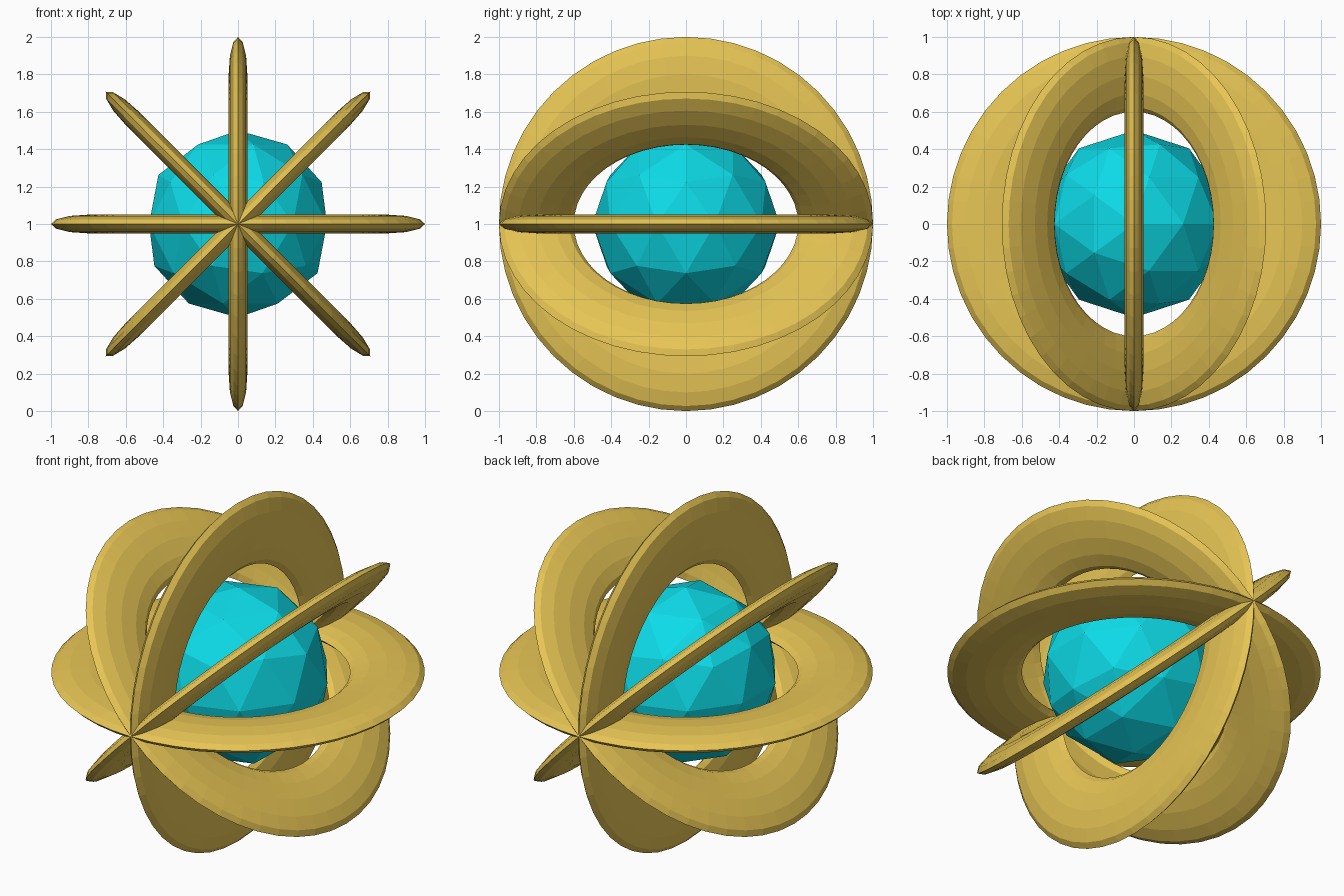
import bpy
import math

if "Cube" in bpy.data.objects:
    bpy.data.objects.remove(bpy.data.objects["Cube"])


def material(name, rgb):
    m = bpy.data.materials.new(name)
    m.diffuse_color = (*rgb, 1.0)
    m.use_nodes = True
    m.node_tree.nodes["Principled BSDF"].inputs["Base Color"].default_value = m.diffuse_color
    return m


gold = material("gold", (0.80, 0.56, 0.09))
cyan = material("cyan", (0.004, 0.76, 0.86))
CENTRE = (0, 0, 1)

# Faceted core
bpy.ops.mesh.primitive_ico_sphere_add(subdivisions=2, radius=0.5, location=CENTRE)
core = bpy.context.object
core.name = "core_sphere"
core.data.materials.append(cyan)

# Four flattened rings, all crossing at the front and back poles
for i in range(4):
    bpy.ops.mesh.primitive_torus_add(
        major_radius=0.8, minor_radius=0.2, major_segments=48, minor_segments=12,
        location=CENTRE, rotation=(0, math.radians(45 * i), 0))
    ring = bpy.context.object
    ring.name = f"ring_{i + 1}"
    ring.scale = (1, 1, 0.25)
    ring.data.materials.append(gold)
    for p in ring.data.polygons:
        p.use_smooth = False
